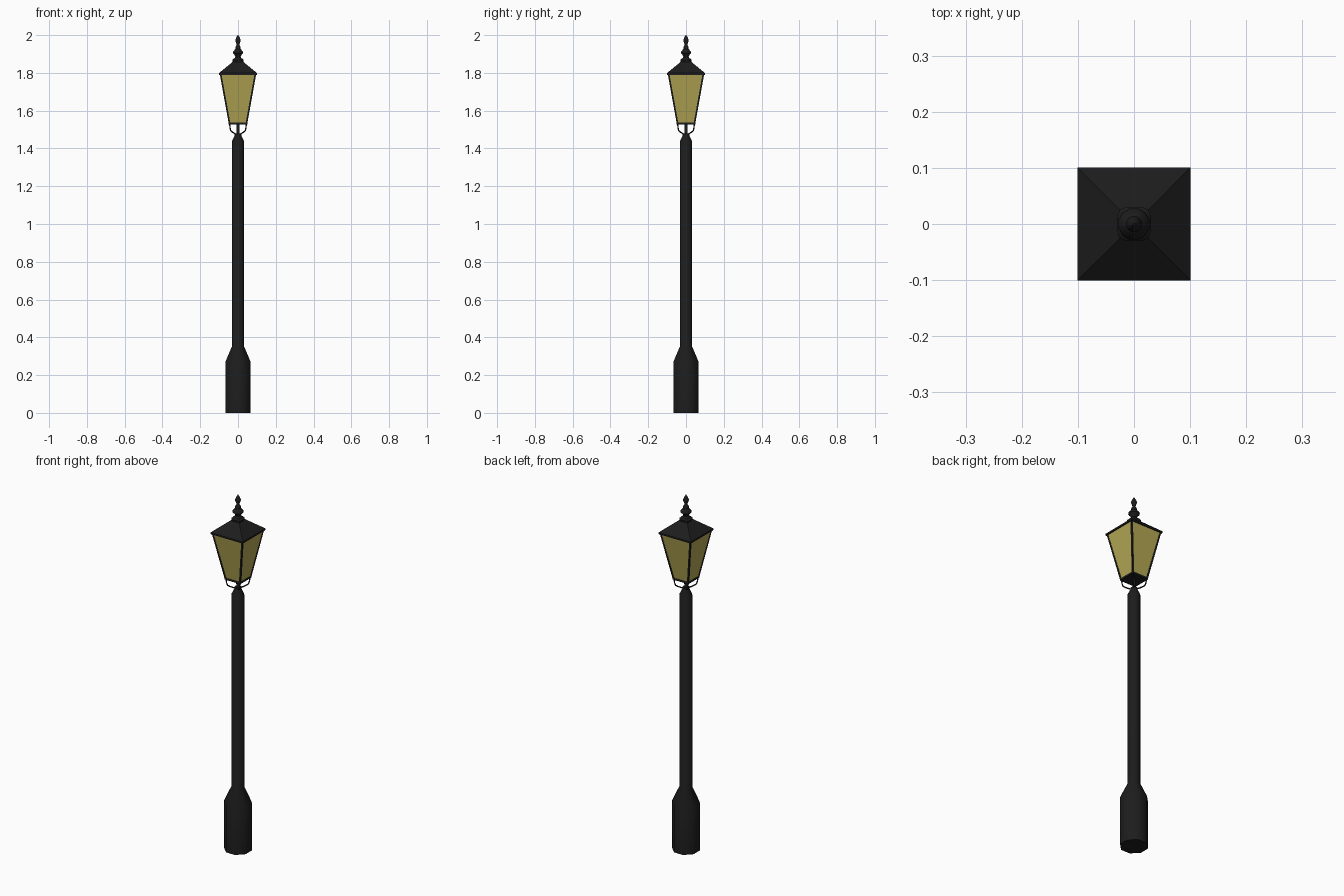
import bpy, bmesh, math
from mathutils import Vector

if "Cube" in bpy.data.objects:
    bpy.data.objects.remove(bpy.data.objects["Cube"])


def material(name, rgb):
    m = bpy.data.materials.new(name)
    m.diffuse_color = (*rgb, 1)
    m.use_nodes = True
    m.node_tree.nodes["Principled BSDF"].inputs["Base Color"].default_value = m.diffuse_color
    return m


BLACK = material("black_iron", (0.012, 0.012, 0.012))
GLASS = material("amber_glass", (0.46, 0.39, 0.09))


def finish(name, bm, mat, angle=None):
    bmesh.ops.recalc_face_normals(bm, faces=bm.faces)
    mesh = bpy.data.meshes.new(name)
    bm.to_mesh(mesh)
    bm.free()
    mesh.materials.append(mat)
    ob = bpy.data.objects.new(name, mesh)
    bpy.context.collection.objects.link(ob)
    if angle:
        bpy.ops.object.select_all(action='DESELECT')
        bpy.context.view_layer.objects.active = ob
        ob.select_set(True)
        bpy.ops.object.shade_smooth_by_angle(angle=math.radians(angle))
    return ob


def ring(n, r):
    """Regular polygon with flats facing the axes; r = centre to flat."""
    R = r / math.cos(math.pi / n)
    return [(R * math.cos(math.tau * (i + .5) / n),
             R * math.sin(math.tau * (i + .5) / n)) for i in range(n)]


def rounded_square(h, c, steps=4):
    pts = []
    for q in range(4):
        a0 = q * math.pi / 2
        cx = (h - c) * (1 if q in (0, 3) else -1)
        cy = (h - c) * (1 if q in (0, 1) else -1)
        for s in range(steps + 1):
            a = a0 + s / steps * math.pi / 2
            pts.append((cx + c * math.cos(a), cy + c * math.sin(a)))
    return pts


def loft(name, levels, mat, angle=None, caps=True):
    """Skin a list of (outline, z) levels."""
    bm = bmesh.new()
    rows = [[bm.verts.new((x, y, z)) for x, y in o] for o, z in levels]
    n = len(rows[0])
    for a, b in zip(rows, rows[1:]):
        for i in range(n):
            j = (i + 1) % n
            bm.faces.new((a[i], a[j], b[j], b[i]))
    if caps:
        bm.faces.new(rows[0])
        bm.faces.new(rows[-1])
    return finish(name, bm, mat, angle)


def lathe(name, n, profile, mat, angle=None):
    return loft(name, [(ring(n, r), z) for r, z in profile], mat, angle)


def tube(name, pts, r, mat):
    cu = bpy.data.curves.new(name, 'CURVE')
    cu.dimensions = '3D'
    cu.bevel_depth = r
    cu.bevel_resolution = 1
    cu.use_fill_caps = True
    sp = cu.splines.new('POLY')
    sp.points.add(len(pts) - 1)
    for p, co in zip(sp.points, pts):
        p.co = (*co, 1)
    cu.materials.append(mat)
    ob = bpy.data.objects.new(name, cu)
    bpy.context.collection.objects.link(ob)


# Post: wide foot, tapered shoulder, slim shaft and neck
lathe("post", 8, [(.067, 0), (.067, .27), (.031, .355), (.031, 1.44),
                  (.018, 1.468), (.018, 1.48)], BLACK, 50)
# Rod carrying the lantern
lathe("lantern_rod", 8, [(.007, 1.47), (.007, 1.535)], BLACK, 50)

# Lantern floor, glass body and top rim
BOT, TOP, Z0, Z1 = .048, .096, 1.535, 1.793
loft("lantern_floor", [(ring(4, .050), 1.528), (ring(4, .050), 1.538)], BLACK)
loft("lantern_glass", [(ring(4, BOT - .001), Z0), (ring(4, TOP - .001), Z1)], GLASS, caps=False)

# Corner brackets below and frame bars up the lantern corners
for i, (sx, sy) in enumerate(((1, 1), (-1, 1), (-1, -1), (1, -1))):
    tube(f"bracket_{i}", [(sx * d, sy * d, z) for d, z in
         ((.008, 1.474), (.026, 1.484), (.038, 1.493), (.042, 1.508), (.044, 1.532))],
         .0035, BLACK)
    bm = bmesh.new()
    w = .0045
    rows = []
    for h, z in ((BOT - w + .001, Z0 - .004), (TOP - w + .001, Z1 + .004)):
        rows.append([bm.verts.new((sx * h + a * w, sy * h + b * w, z))
                     for a, b in ((1, 1), (-1, 1), (-1, -1), (1, -1))])
    bm.faces.new(rows[0])
    bm.faces.new(rows[1])
    for k in range(4):
        j = (k + 1) % 4
        bm.faces.new((rows[0][k], rows[0][j], rows[1][j], rows[1][k]))
    finish(f"corner_bar_{i}", bm, BLACK)

# Hipped roof with a small vertical eave
loft("roof", [(ring(4, .101), 1.79), (ring(4, .101), 1.799),
              (ring(4, .064), 1.829), (ring(4, .026), 1.86)], BLACK)

# Rounded square cap on the roof
loft("roof_cap", [(rounded_square(h, h * .6), z) for h, z in
     ((.027, 1.855), (.030, 1.861), (.030, 1.868), (.022, 1.876))], BLACK, 40)

# Turned finial
lathe("finial", 12, [(.022, 1.874), (.014, 1.884), (.016, 1.892), (.028, 1.905),
                     (.027, 1.912), (.014, 1.926), (.014, 1.936), (.008, 1.946),
                     (.008, 1.952), (.014, 1.968), (.014, 1.976), (.008, 1.989),
                     (.002, 2.0)], BLACK, 40)
